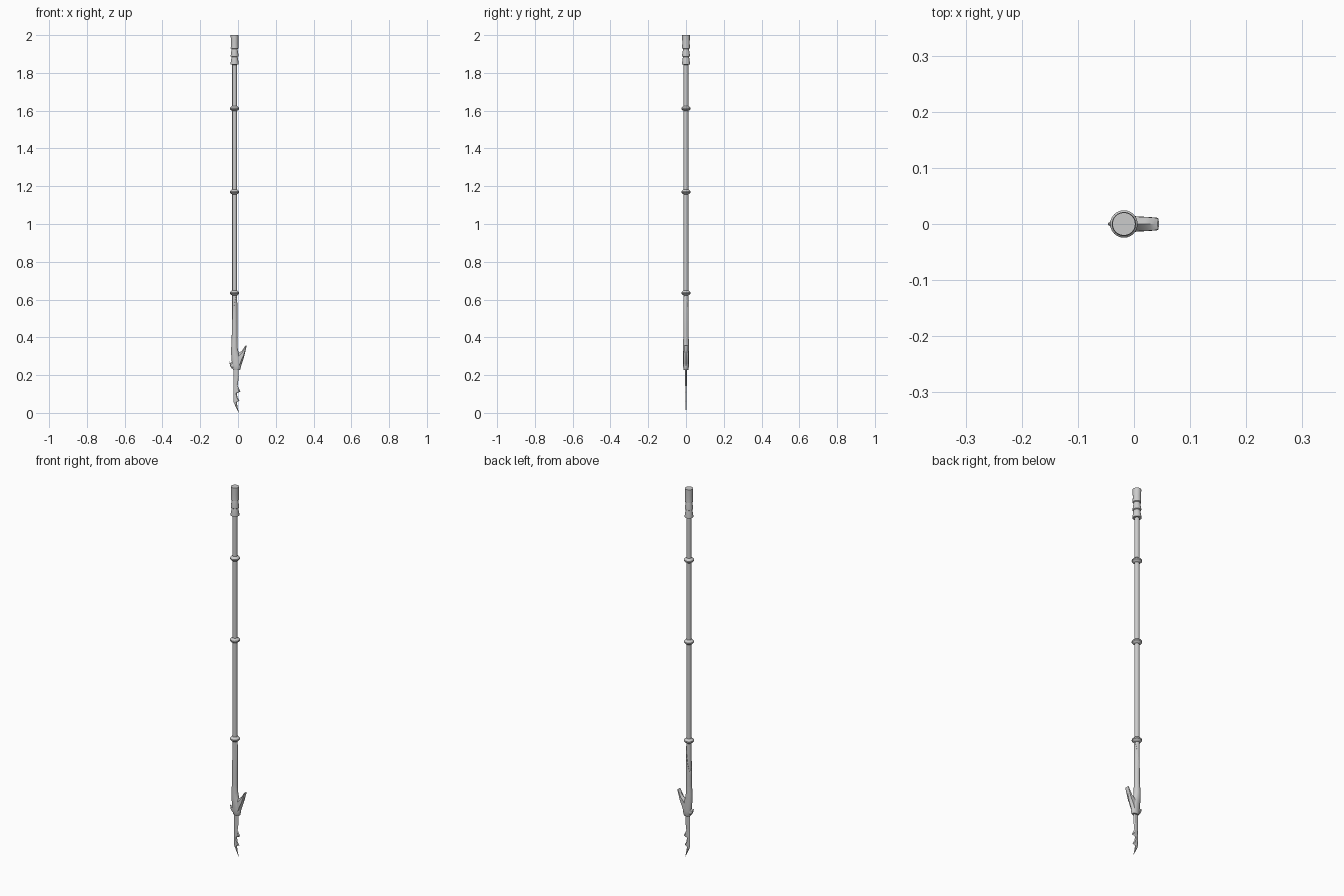
import bpy, bmesh, math

CX = -0.018  # axis of the pole


def finish(name, bm, angle=35):
    bmesh.ops.recalc_face_normals(bm, faces=bm.faces)
    me = bpy.data.meshes.new(name)
    bm.to_mesh(me)
    bm.free()
    ob = bpy.data.objects.new(name, me)
    bpy.context.collection.objects.link(ob)
    bpy.ops.object.select_all(action='DESELECT')
    ob.select_set(True)
    bpy.context.view_layer.objects.active = ob
    bpy.ops.object.shade_smooth_by_angle(angle=math.radians(angle))
    return ob


def skin(name, rings, angle=35):
    """Join equal-length rings of points into a capped skin."""
    bm = bmesh.new()
    vs = [[bm.verts.new(p) for p in r] for r in rings]
    n = len(vs[0])
    for a, b in zip(vs, vs[1:]):
        for i in range(n):
            j = (i + 1) % n
            bm.faces.new((a[i], a[j], b[j], b[i]))
    bm.faces.new(vs[0])
    bm.faces.new(vs[-1])
    return finish(name, bm, angle)


def circle(cx, rx, ry, z, n=24, tilt=lambda c, s: 0):
    pts = []
    for i in range(n):
        c, s = math.cos(2 * math.pi * i / n), math.sin(2 * math.pi * i / n)
        pts.append((cx + rx * c, ry * s, z + tilt(c, s)))
    return pts


def turned(name, profile):
    return skin(name, [circle(CX, r, r, z) for r, z in profile])


def hex_loft(name, rows):
    """Rows are left edge x, z, right edge x, z and half thickness."""
    rings = []
    for xl, zl, xr, zr, h in rows:
        def at(t, y):
            return (xl + (xr - xl) * t, y, zl + (zr - zl) * t)
        rings.append([at(0, 0), at(.25, h), at(.75, h), at(1, 0), at(.75, -h), at(.25, -h)])
    return skin(name, rings, 25)


# pole
turned("pole", [(.0125, .3), (.0125, 1.9)])

# stepped butt cap
turned("butt_cap", [(.013, 1.843), (.0215, 1.845), (.0215, 1.851), (.016, 1.885),
                    (.0205, 1.888), (.0205, 1.895), (.0155, 1.927),
                    (.0205, 1.93), (.0195, 1.96), (.0205, 1.99), (.0205, 2.0)])

# grip rings
for i, z in enumerate((.635, 1.17, 1.612)):
    turned(f"ring_{i + 1}", [(.013, z - .013), (.018, z - .010), (.0245, z - .003),
                             (.0245, z + .003), (.018, z + .010), (.013, z + .013)])

# sleeve with a slanted upper edge
slant = lambda c, s: .075 * c - .03 * s
skin("sleeve", [circle(CX, .0155, .0145, .36),
                circle(CX, .0148, .0142, .45),
                circle(CX, .0138, .0138, .55, tilt=slant),
                circle(CX, .0125, .0125, .552, tilt=slant)])

# swollen socket that carries the blade: left x, right x, half depth, z
socket = [(-.0335, -.003, .0148, .39), (-.036, -.002, .0155, .345),
          (-.0365, .004, .016, .315), (-.034, .014, .016, .285),
          (-.032, .017, .0155, .255), (-.027, .013, .014, .23), (-.024, .010, .012, .226)]
skin("socket", [circle((a + b) / 2, (b - a) / 2, d, z) for a, b, d, z in socket])

# large barb on the right, sweeping up
hex_loft("large_barb", [(-.015, .29, .010, .228, .013), (.000, .316, .021, .262, .013),
                        (.018, .326, .031, .293, .0125), (.028, .338, .039, .325, .0115),
                        (.037, .354, .044, .348, .011), (.042, .359, .0445, .357, .009)])

# small barb on the left
hex_loft("small_barb", [(-.020, .285, -.018, .227, .011), (-.034, .267, -.033, .236, .008),
                        (-.041, .265, -.040, .246, .005), (-.0465, .271, -.046, .266, .0015)])

# flat blade with teeth on the right edge
hex_loft("blade", [(-.024, .24, .003, .24, .004), (-.024, .20, .004, .19, .004),
                   (-.024, .155, -.002, .143, .004), (-.024, .13, .013, .113, .0038),
                   (-.024, .115, -.006, .104, .0038), (-.024, .095, -.003, .083, .0036),
                   (-.024, .078, .008, .064, .0034), (-.023, .056, -.006, .057, .003),
                   (-.012, .032, -.003, .034, .0022), (.003, .002, .005, 0, .0006)])
